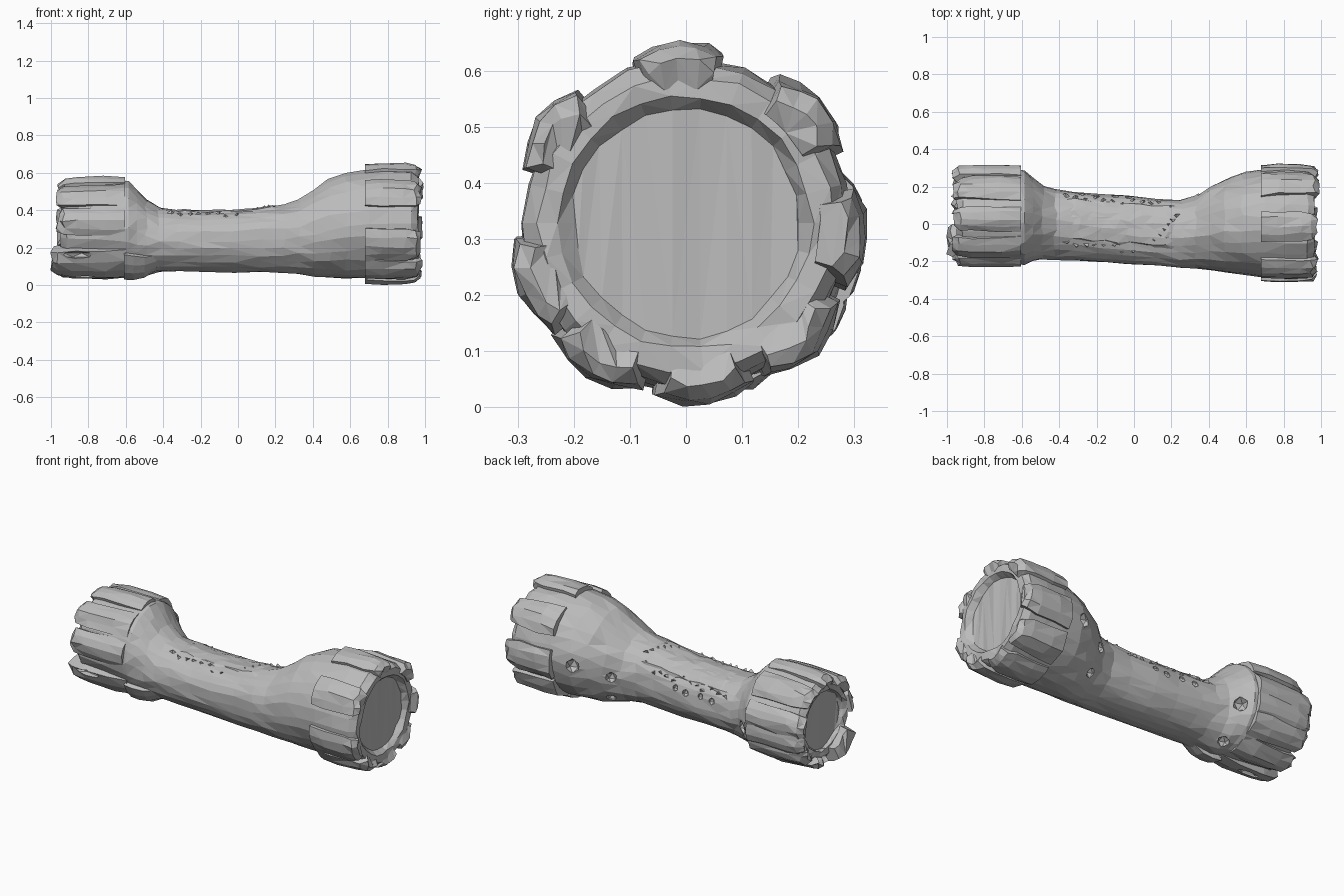
import bpy, bmesh, math, random
from mathutils import Vector

if "Cube" in bpy.data.objects:
    bpy.data.objects.remove(bpy.data.objects["Cube"])

random.seed(4)
N = 26

mat = bpy.data.materials.new("stone_grey")
mat.diffuse_color = (0.5, 0.5, 0.5, 1)
mat.use_nodes = True
mat.node_tree.nodes["Principled BSDF"].inputs["Base Color"].default_value = mat.diffuse_color


def jit(a):
    return random.uniform(-a, a)


def finish(name, bm):
    bmesh.ops.recalc_face_normals(bm, faces=bm.faces)
    me = bpy.data.meshes.new(name)
    bm.to_mesh(me)
    bm.free()
    ob = bpy.data.objects.new(name, me)
    bpy.context.collection.objects.link(ob)
    me.materials.append(mat)
    return ob


def bridge(bm, a, b, closed=True):
    n = len(a)
    for i in range(n if closed else n - 1):
        j = (i + 1) % n
        bm.faces.new((a[i], a[j], b[j], b[i]))


# Body stations: x, y min, y max, z min, z max
BODY = [(-0.61, -.215, .29, .045, .56), (-0.585, -.215, .285, .045, .555),
        (-0.54, -.20, .245, .045, .515), (-0.49, -.19, .205, .055, .46),
        (-0.42, -.19, .185, .068, .415), (-0.32, -.195, .175, .07, .40),
        (-0.18, -.205, .16, .07, .395), (-0.03, -.215, .15, .068, .398),
        (0.12, -.225, .135, .066, .41), (0.25, -.235, .13, .064, .43),
        (0.33, -.24, .15, .058, .455), (0.41, -.25, .20, .045, .51),
        (0.49, -.262, .24, .038, .565), (0.58, -.27, .272, .035, .60),
        (0.70, -.285, .29, .035, .618)]
LEFT = (0.045, 0.305)
RIGHT = (0.0, 0.328)


def station(x):
    for p, q in zip(BODY, BODY[1:]):
        if p[0] <= x <= q[0]:
            t = (x - p[0]) / (q[0] - p[0])
            return [u + (v - u) * t for u, v in zip(p, q)]


def surf(x, deg, off=0.0):
    _, y0, y1, z0, z1 = station(x)
    a = math.radians(deg)
    s = math.sin(a)
    if s > 0 and -.4 < x < .3:  # flatter top along the grip
        s = s ** .8
    return Vector((x, (y0 + y1) / 2 + ((y1 - y0) / 2 + off) * math.cos(a),
                   (z0 + z1) / 2 + ((z1 - z0) / 2 + off) * s))


def polar(x, c, r, deg):
    a = math.radians(deg)
    return (x, c[0] + r * math.cos(a), c[1] + r * math.sin(a))


# Handle body, with a shallow cup in each end
bm = bmesh.new()
rings = []
for x, r in [(-.918, .168), (-.935, .175), (-.945, .205), (-.92, .235), (-.76, .246)]:
    rings.append([bm.verts.new(polar(x + jit(.006), LEFT, r + jit(.005), 360 * i / N))
                  for i in range(N)])
for s in BODY:
    rings.append([])
    for i in range(N):
        p = surf(s[0], 360 * (i + jit(.2)) / N, jit(.004))
        rings[-1].append(bm.verts.new(p + Vector((jit(.012) if -.5 < s[0] < .65 else 0, 0, 0))))
for x, r in [(.82, .292), (.93, .288), (.962, .262), (.962, .225), (.93, .203)]:
    rings.append([bm.verts.new(polar(x + jit(.006), RIGHT, r + jit(.006), 360 * i / N))
                  for i in range(N)])
for a, b in zip(rings, rings[1:]):
    bridge(bm, a, b)
bm.faces.new(rings[0])
bm.faces.new(rings[-1])
bmesh.ops.triangulate(bm, faces=bm.faces)
body = finish("handle_body", bm)


# Chipped teeth around the ends: curved slabs with a ridge and a worn tip
def tooth(name, c, x0, x1, deg, half, r_in, r_out, worn=.035):
    bm = bmesh.new()
    cols = 5
    drop = [.018, .004, jit(.004), .008, .018]
    rows = []
    for t, dr, w in [(0, .006, 1), (.3, 0, .97), (.72, .003, .92), (.92, .01, .85), (1, worn, .72)]:
        x = x0 + (x1 - x0) * t
        top, low = [], []
        for k in range(cols):
            a = deg + half * w * (k / (cols - 1) * 2 - 1) + jit(1.6)
            xx = x + (jit(.01) if t > 0 else 0)
            top.append(bm.verts.new(polar(xx, c, r_out - dr - drop[k] + jit(.005), a)))
            low.append(bm.verts.new(polar(xx - .02 * t * (1 if x1 > 0 else -1), c, r_in, a)))
        rows.append(top + low[::-1])
    for a, b in zip(rows, rows[1:]):
        bridge(bm, a, b)
    bm.faces.new(rows[0])
    bm.faces.new(rows[-1])
    bmesh.ops.triangulate(bm, faces=bm.faces)
    return finish(name, bm)


for i, d in enumerate([92, 145, 203, 238, 277, 315, 355, 42]):
    tooth(f"right_tooth_{i + 1}", RIGHT, .68, .978 + jit(.01), d, 17 + jit(1.5), .24, .328)
for i, d in enumerate([12, 52, 94, 134, 172, 285, 322, 346]):
    tooth(f"left_tooth_{i + 1}", LEFT, -.605, -.965 + jit(.012), d, 17 + jit(1.5), .20, .277)
long_tooth = tooth("left_long_tooth", LEFT, -.60, -.995, 234, 28, .18, .292, .03)

# Root of the long tooth, fading into the handle
bm = bmesh.new()
rows = []
for x, off in [(-.61, .034), (-.56, .036), (-.50, .03), (-.42, -.004)]:
    top = [bm.verts.new(surf(x, 234 + k * 12, off - abs(k) * .006)) for k in range(-2, 3)]
    low = [bm.verts.new(surf(x, 234 + k * 12, -.05)) for k in range(2, -3, -1)]
    rows.append(top + low)
for a, b in zip(rows, rows[1:]):
    bridge(bm, a, b)
bm.faces.new(rows[0])
bm.faces.new(rows[-1])
bmesh.ops.triangulate(bm, faces=bm.faces)
finish("long_tooth_root", bm)

# Worn grip pad on top of the handle with a ragged border
bm = bmesh.new()
cols, rows = 9, []
for j in range(10):
    x = -.37 + .62 * j / 9
    row = []
    for k in range(cols):
        edge = k in (0, cols - 1) or j in (0, 9)
        d = 28 + 95 * k / (cols - 1) + (jit(7) if edge else jit(2))
        row.append(bm.verts.new(surf(x + jit(.02), d, -.012 if edge else .005 + jit(.004))))
    rows.append(row)
for a, b in zip(rows, rows[1:]):
    bridge(bm, a, b, False)
bmesh.ops.triangulate(bm, faces=bm.faces)
finish("grip_pad", bm)

# Small raised chips along the pad border
bm = bmesh.new()
spots = [(-.36 + .05 * k, 32 + jit(9)) for k in range(12)]
spots += [(-.36 + .05 * k, 120 + jit(7)) for k in range(8)]
spots += [(.11 + .025 * k, 100 - 9 * k) for k in range(6)]
for x, d in spots:
    p = [surf(x - .026, d + jit(6), -.01), surf(x + .024, d + jit(6), -.01),
         surf(x + jit(.01), d + 9, -.01), surf(x + jit(.015), d + 3, .014)]
    v = [bm.verts.new(q) for q in p]
    for f in [(0, 1, 2), (0, 1, 3), (1, 2, 3), (2, 0, 3)]:
        bm.faces.new([v[n] for n in f])
finish("grip_chips", bm)


# Pits and slots, cut into the body and the long tooth
def cutter(name, target, balls):
    bm = bmesh.new()
    for pos, size in balls:
        r = bmesh.ops.create_icosphere(bm, subdivisions=1, radius=1)
        for v in r["verts"]:
            v.co = Vector(pos) + Vector(a * b for a, b in zip(v.co, size))
    ob = finish(name, bm)
    ob.hide_render = True
    ob.display_type = 'WIRE'
    m = target.modifiers.new("pits", 'BOOLEAN')
    m.operation, m.object, m.solver = 'DIFFERENCE', ob, 'EXACT'


cutter("body_pit_cutter", body,
       [(surf(x, d), (r, r, r)) for x, d, r in
        [(.56, 0, .043), (.37, -2, .034), (.40, -45, .032), (-.53, -12, .043), (-.53, -70, .036),
         (-.28, 15, .022), (-.2, 17, .02), (-.1, 14, .022), (-.03, 17, .02)]])
cutter("slot_cutter", long_tooth,
       [(polar(-.86, LEFT, .28, 211), (.09, .05, .022)),
        (polar(-.82, LEFT, .285, 250), (.08, .025, .04))])
